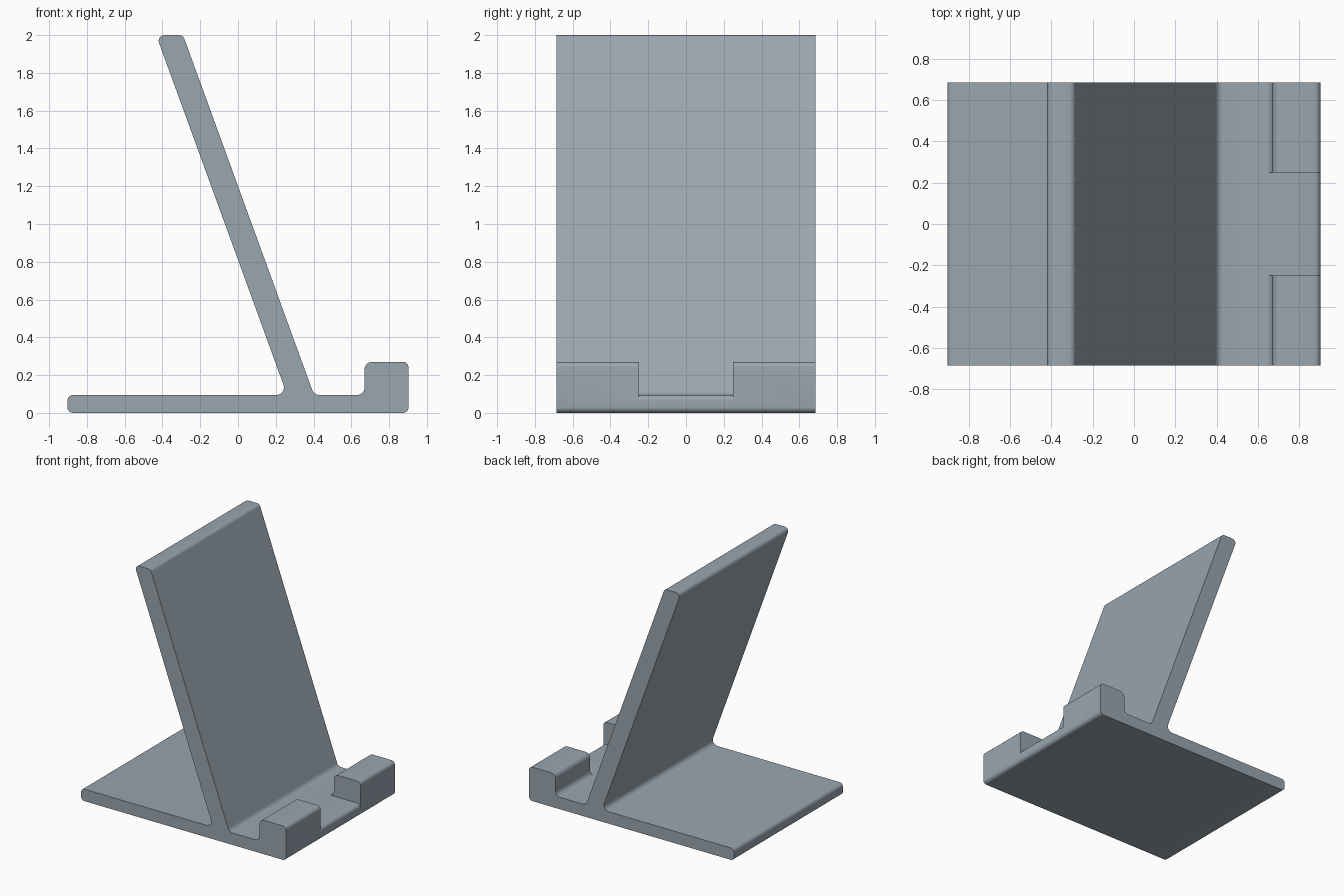
import bpy, bmesh, math
from mathutils import Vector

if "Cube" in bpy.data.objects:
    bpy.data.objects.remove(bpy.data.objects["Cube"], do_unlink=True)

HALF_X, HALF_Y = 0.903, 0.685
FLOOR = 0.095                      # top of the base plate
LIP_X, LIP_TOP = 0.67, 0.27
ROUND, FILLET = 0.03, 0.04
NOTCH = 0.25                       # half width of the cable notch
LEAN = math.tan(math.radians(20))


def rounded(corners, steps=7):
    """Replace each (x, z, radius) corner by a tangent arc."""
    points = []
    for i, (x, z, r) in enumerate(corners):
        p = Vector((x, z))
        if r == 0:
            points.append(p)
            continue
        a = (Vector(corners[i - 1][:2]) - p).normalized()
        b = (Vector(corners[(i + 1) % len(corners)][:2]) - p).normalized()
        half = a.angle(b) / 2
        centre = p + (a + b).normalized() * r / math.sin(half)
        start = (p + a * r / math.tan(half) - centre).normalized()
        end = (p + b * r / math.tan(half) - centre).normalized()
        points += [centre + r * start.slerp(end, k / steps) for k in range(steps + 1)]
    return points


def extrude_profile(name, points, half_width):
    """Extrude an x-z outline along y, centred on y = 0."""
    bm = bmesh.new()
    face = bm.faces.new([bm.verts.new((p.x, -half_width, p.y)) for p in points])
    grown = bmesh.ops.extrude_face_region(bm, geom=[face])["geom"]
    verts = [g for g in grown if isinstance(g, bmesh.types.BMVert)]
    bmesh.ops.translate(bm, verts=verts, vec=(0, 2 * half_width, 0))
    bmesh.ops.recalc_face_normals(bm, faces=bm.faces)
    mesh = bpy.data.meshes.new(name)
    bm.to_mesh(mesh)
    bm.free()
    obj = bpy.data.objects.new(name, mesh)
    bpy.context.collection.objects.link(obj)
    return obj


def lean_x(z, offset):
    return offset - LEAN * z


# Base, leaning back rest and front lip share one filleted outline
REAR, FRONT = 0.295, 0.437         # where the back rest faces meet z = 0
stand = extrude_profile("tablet_stand", rounded([
    (-HALF_X, 0, ROUND), (HALF_X, 0, ROUND),
    (HALF_X, LIP_TOP, ROUND), (LIP_X, LIP_TOP, FILLET),
    (LIP_X, FLOOR, FILLET), (lean_x(FLOOR, FRONT), FLOOR, FILLET),
    (lean_x(2, FRONT), 2, ROUND), (lean_x(2, REAR), 2, ROUND),
    (lean_x(FLOOR, REAR), FLOOR, FILLET), (-HALF_X, FLOOR, ROUND),
]), HALF_Y)

# Cable notch through the lip, leaving a rounded edge on the base
cutter = extrude_profile("notch_cutter", rounded([
    (LIP_X - FILLET, FLOOR, 0), (HALF_X, FLOOR, ROUND),
    (HALF_X, FLOOR - ROUND, 0), (1.0, FLOOR - ROUND, 0),
    (1.0, 0.4, 0), (LIP_X - FILLET, 0.4, 0),
]), NOTCH)
cutter.hide_render = True

bpy.ops.object.select_all(action="DESELECT")
stand.select_set(True)
bpy.context.view_layer.objects.active = stand
cut = stand.modifiers.new("cable_notch", "BOOLEAN")
cut.operation, cut.solver, cut.object = "DIFFERENCE", "EXACT", cutter
bpy.ops.object.modifier_apply(modifier=cut.name)
bpy.data.objects.remove(cutter, do_unlink=True)

# Single slate grey finish
grey = bpy.data.materials.new("slate_grey")
grey.use_nodes = True
grey.diffuse_color = (0.32, 0.38, 0.43, 1)
grey.node_tree.nodes["Principled BSDF"].inputs["Base Color"].default_value = grey.diffuse_color
stand.data.materials.clear()
stand.data.materials.append(grey)
bpy.ops.object.shade_smooth_by_angle(angle=math.radians(30))
